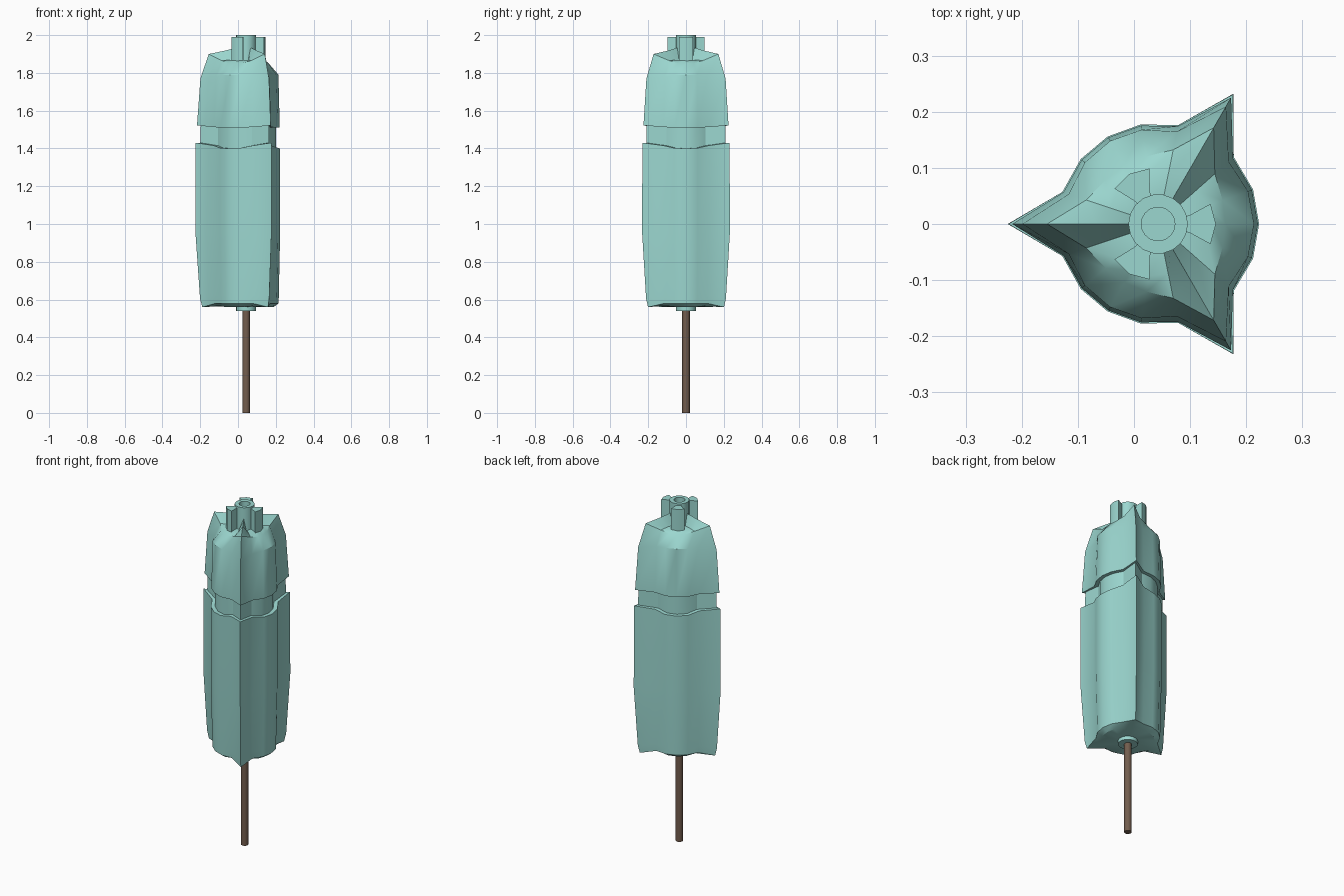
import bpy, bmesh, math

if "Cube" in bpy.data.objects:
    bpy.data.objects.remove(bpy.data.objects["Cube"])

AXIS_X = 0.043


def material(name, rgb):
    m = bpy.data.materials.new(name)
    m.diffuse_color = (*rgb, 1)
    m.use_nodes = True
    m.node_tree.nodes["Principled BSDF"].inputs["Base Color"].default_value = m.diffuse_color
    return m


TEAL = material("teal", (0.33, 0.68, 0.63))
BROWN = material("brown", (0.17, 0.11, 0.075))


def loft(name, rings, mat, angle=32):
    """Skin a stack of equal-length point rings and cap both ends."""
    bm = bmesh.new()
    loops = [[bm.verts.new(p) for p in ring] for ring in rings]
    n = len(loops[0])
    for a, b in zip(loops, loops[1:]):
        for i in range(n):
            j = (i + 1) % n
            bm.faces.new((a[i], a[j], b[j], b[i]))
    bm.faces.new(loops[0][::-1])
    bm.faces.new(loops[-1])
    bmesh.ops.recalc_face_normals(bm, faces=bm.faces)
    me = bpy.data.meshes.new(name)
    bm.to_mesh(me)
    bm.free()
    ob = bpy.data.objects.new(name, me)
    bpy.context.collection.objects.link(ob)
    me.materials.append(mat)
    bpy.ops.object.select_all(action='DESELECT')
    ob.select_set(True)
    bpy.context.view_layer.objects.active = ob
    bpy.ops.object.shade_smooth_by_angle(angle=math.radians(angle))
    return ob


def polar(r, deg, z):
    a = math.radians(deg)
    return (AXIS_X + r * math.cos(a), r * math.sin(a), z)


def star(lobe, valley, spike):
    """18-point section: three spikes and three round lobes, each (radius, z)."""
    pts = []
    for c in (60, 180, 300):
        mid = tuple(l * 0.85 + v * 0.15 for l, v in zip(lobe, valley))
        for off, (r, z) in ((0, spike), (18.5, valley), (40, mid),
                            (60, lobe), (80, mid), (101.5, valley)):
            pts.append(polar(r, c + off, z))
    return pts


def circle(r, z, n):
    return [polar(r, 360 * i / n, z) for i in range(n)]


# Finned lower body, neck groove and shoulder cap
loft("finned_body", [
    star((.05, .56), (.05, .56), (.05, .56)),
    star((.145, .56), (.14, .565), (.16, .565)),
    star((.172, .58), (.17, .58), (.232, .56)),
    star((.173, .62), (.172, .62), (.244, .605)),
    star((.18, .95), (.18, .95), (.268, .95)),
    star((.18, 1.40), (.18, 1.415), (.267, 1.43)),
    star((.157, 1.40), (.157, 1.415), (.243, 1.43)),
    star((.157, 1.51), (.157, 1.513), (.24, 1.522)),
    star((.178, 1.51), (.178, 1.513), (.26, 1.522)),
    star((.171, 1.79), (.168, 1.78), (.242, 1.77)),
    star((.12, 1.85), (.135, 1.865), (.198, 1.90)),
    star((.095, 1.87), (.09, 1.868), (.11, 1.918)),
    star((.045, 1.87), (.045, 1.865), (.045, 1.935)),
], TEAL)

# Central hub with recessed hole
loft("top_hub", [circle(.053, 1.85, 18), circle(.053, 2.0, 18),
                 circle(.03, 2.0, 18), circle(.03, 1.97, 18)], TEAL)

# Flared teeth above each lobe
for k, c in enumerate((0, 120, 240)):
    outline = ((.04, -14), (.06, -16), (.1, -21), (.103, 0),
               (.1, 21), (.06, 16), (.04, 14))
    loft(f"top_tooth_{k + 1}",
         [[polar(r, c + a, z) for r, a in outline] for z in (1.84, 1.99)],
         TEAL)

# Collar where the stick enters the base
loft("stick_collar", [circle(.053, .54, 18), circle(.053, .57, 18)], TEAL)

# Stick
loft("stick", [circle(.02, 0, 12), circle(.02, .55, 12)], BROWN, 40)
